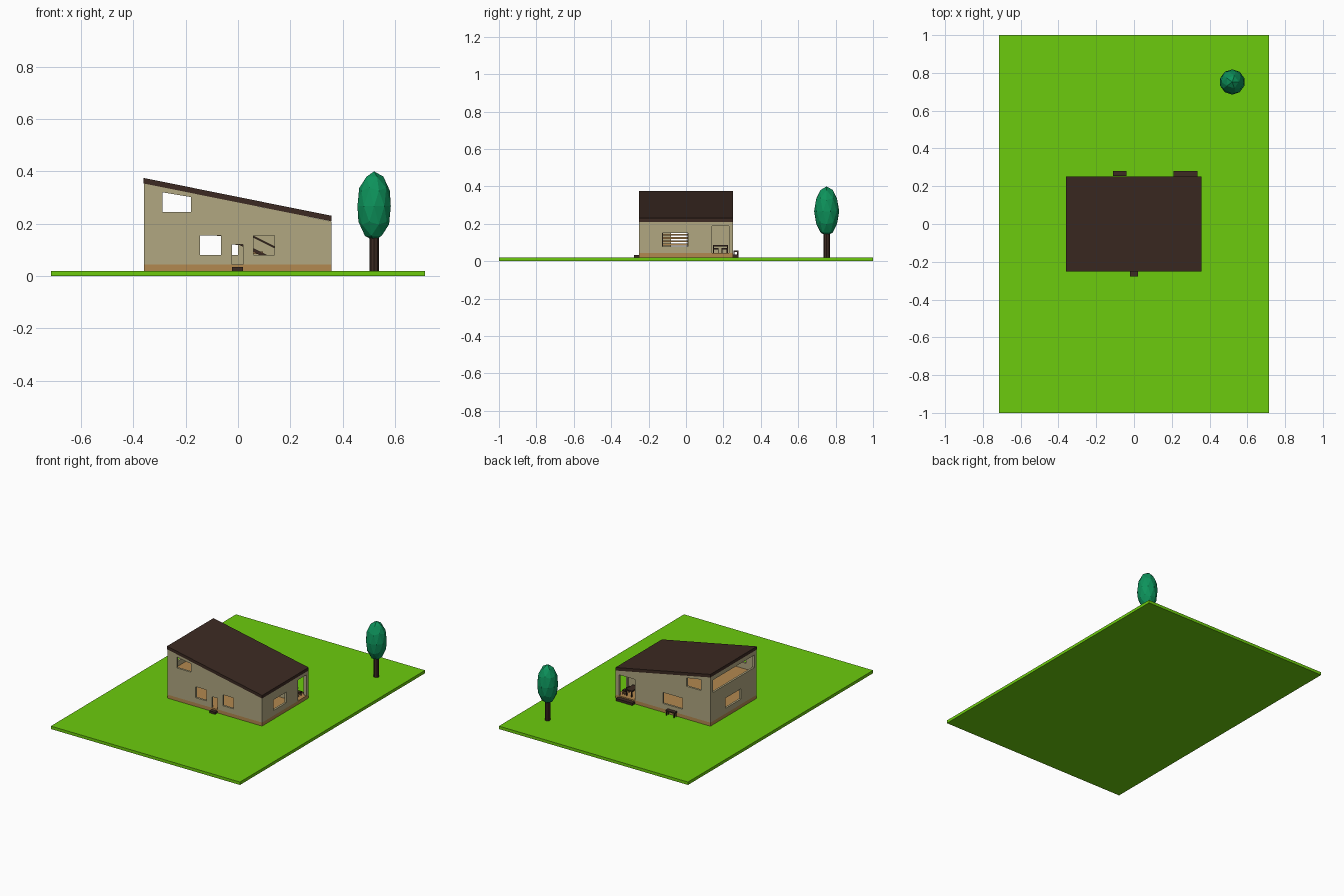
import bpy, bmesh, math

if "Cube" in bpy.data.objects:
    bpy.data.objects.remove(bpy.data.objects["Cube"])


def material(name, rgb):
    m = bpy.data.materials.new(name)
    m.diffuse_color = (*rgb, 1)
    m.use_nodes = True
    m.node_tree.nodes["Principled BSDF"].inputs["Base Color"].default_value = m.diffuse_color
    return m


GRASS = material("grass_green", (0.15, 0.60, 0.004))
WALL = material("stone_beige", (0.44, 0.39, 0.22))
DARK = material("dark_brown", (0.045, 0.023, 0.016))
WOOD = material("warm_wood", (0.45, 0.25, 0.08))
LEAF = material("leaf_green", (0.004, 0.29, 0.105))


def finish(bm, name, mat):
    bmesh.ops.recalc_face_normals(bm, faces=bm.faces)
    me = bpy.data.meshes.new(name)
    bm.to_mesh(me)
    bm.free()
    ob = bpy.data.objects.new(name, me)
    bpy.context.collection.objects.link(ob)
    if mat:
        me.materials.append(mat)
    return ob


def prism(name, profile, y0, y1, mat=None):
    """Extrude an x-z profile from y0 to y1."""
    bm = bmesh.new()
    face = bm.faces.new([bm.verts.new((x, y0, z)) for x, z in profile])
    new = bmesh.ops.extrude_face_region(bm, geom=[face])["geom"]
    verts = [v for v in new if isinstance(v, bmesh.types.BMVert)]
    bmesh.ops.translate(bm, verts=verts, vec=(0, y1 - y0, 0))
    return finish(bm, name, mat)


def box(name, x, y, z, mat=None):
    return prism(name, [(x[0], z[0]), (x[1], z[0]), (x[1], z[1]), (x[0], z[1])], *y, mat)


def cut(ob, cutter):
    cutter.hide_render = True
    mod = ob.modifiers.new("opening", "BOOLEAN")
    mod.operation = "DIFFERENCE"
    mod.solver = "EXACT"
    mod.object = cutter
    bpy.context.view_layer.objects.active = ob
    bpy.ops.object.modifier_apply(modifier=mod.name)
    bpy.data.objects.remove(cutter)


def roof_z(x):
    """Underside of the sloping roof."""
    return 0.354 - 0.202 * (x + 0.36)


X0, X1, Y = -0.36, 0.357, 0.25
T = 0.014

# Lawn
box("lawn", (-0.715, 0.715), (-1, 1), (0, 0.02), GRASS)

# House shell, hollowed
walls = prism("house_walls", [(X0, 0.044), (X1, 0.044), (X1, roof_z(X1)), (X0, roof_z(X0))], -Y, Y, WALL)
cut(walls, box("hollow", (X0 + T, X1 - T), (-Y + T, Y - T), (0, 0.6)))

# Window and door openings: x range, y range, z range
front, back = (-0.3, -0.2), (0.2, 0.3)
left, right = (-0.4, -0.3), (0.3, 0.4)
openings = [
    ((-0.145, -0.065), front, (0.08, 0.155)),
    ((0.06, 0.14), front, (0.08, 0.155)),
    ((-0.023, 0.02), front, (0.03, 0.12)),
    ((-0.15, 0.0), back, (0.08, 0.155)),
    ((0.21, 0.332), back, (0.03, 0.187)),
    (left, (-0.08, 0.09), (0.08, 0.15)),
    (left, (-0.225, 0.225), (0.24, 0.325)),
    (right, (-0.125, 0.012), (0.08, 0.152)),
    (right, (0.14, 0.23), (0.03, 0.187)),
]
for o in openings:
    cut(walls, box("opening", *o))
# Upper windows with sloping heads
slanted = [(-0.288, 0.245), (-0.18, 0.245), (-0.18, 0.302), (-0.288, 0.32)]
for y0, y1 in (front, back):
    cut(walls, prism("opening", slanted, y0, y1))

# Roof slab
prism("roof", [(X0 - 0.001, roof_z(X0)), (X1 + 0.001, roof_z(X1)),
               (X1 + 0.001, roof_z(X1) + 0.021), (X0 - 0.001, roof_z(X0) + 0.021)],
      -Y - 0.001, Y + 0.001, DARK)

# Floors: the ground slab shows as a plinth, upper slab has a stair hole
box("ground_floor", (X0, X1), (-Y, Y), (0.02, 0.044), WOOD)
upper = box("upper_floor", (X0 + T, X1 - T), (-Y + T, Y - T), (0.19, 0.205), WOOD)
cut(upper, box("stair_hole", (-0.16, 0.08), (-0.13, 0.015), (0.1, 0.3)))

# Porch partitions and door panels
box("porch_side_wall", (0.19, 0.2), (0.13, Y - T), (0.044, 0.19), WALL)
box("porch_inner_wall", (0.19, X1 - T), (0.122, 0.132), (0.044, 0.19), WALL)
for i, z in enumerate((0.1, 0.135)):
    box(f"door_panel_{i}", (0.2, 0.203), (0.155, 0.22), (z, z + 0.022), WALL)

# Staircase: treads, stringers and handrails
SY0, SY1 = -0.125, 0.012


def stair_z(x):
    return 0.10 - 0.5 * (x - 0.06)


for i in range(9):
    x = 0.15 - i * 0.035
    z = stair_z(x)
    box(f"stair_tread_{i}", (x - 0.02, x + 0.015), (SY0, SY1), (z - 0.006, z + 0.004), WOOD)
for side, y in (("front", SY0), ("back", SY1)):
    for part, dz, t, xa, xb in (("stringer", -0.008, 0.014, -0.15, 0.155),
                                ("handrail", 0.046, 0.008, -0.15, 0.16)):
        prism(f"stair_{part}_{side}",
              [(xa, stair_z(xa) + dz), (xb, stair_z(xb) + dz),
               (xb, stair_z(xb) + dz + t), (xa, stair_z(xa) + dz + t)],
              y - 0.003, y + 0.003, DARK)
    box(f"stair_newel_{side}", (0.152, 0.16), (y - 0.003, y + 0.003), (0.044, 0.104), DARK)


def table(name, x, y, z0, z1, leg=0.006):
    """Flat top on four legs."""
    box(name + "_top", x, y, (z1 - 0.008, z1), DARK)
    for i, lx in enumerate((x[0] + 0.003, x[1] - leg - 0.003)):
        for j, ly in enumerate((y[0], y[1] - leg)):
            box(f"{name}_leg_{i}{j}", (lx, lx + leg), (ly, ly + leg), (z0, z1 - 0.008), DARK)


# Bench under the back window, table and stools on the porch, steps
table("garden_bench", (-0.11, -0.04), (0.253, 0.28), 0.02, 0.056)
table("porch_table", (0.25, 0.30), (0.145, 0.225), 0.044, 0.088)
for i, y in enumerate((0.145, 0.19)):
    table(f"porch_stool_{i}", (0.305, 0.33), (y, y + 0.03), 0.044, 0.072, 0.004)
box("front_step", (-0.022, 0.02), (-0.277, -Y), (0.02, 0.034), DARK)
box("porch_step", (0.21, 0.335), (Y, 0.28), (0.02, 0.036), DARK)

# Tree
bm = bmesh.new()
bmesh.ops.create_cone(bm, cap_ends=True, segments=8, radius1=0.018, radius2=0.018, depth=0.16)
finish(bm, "tree_trunk", DARK).location = (0.52, 0.752, 0.10)
bm = bmesh.new()
bmesh.ops.create_icosphere(bm, subdivisions=2, radius=1)
crown = finish(bm, "tree_crown", LEAF)
crown.location = (0.52, 0.752, 0.267)
crown.scale = (0.067, 0.067, 0.133)
